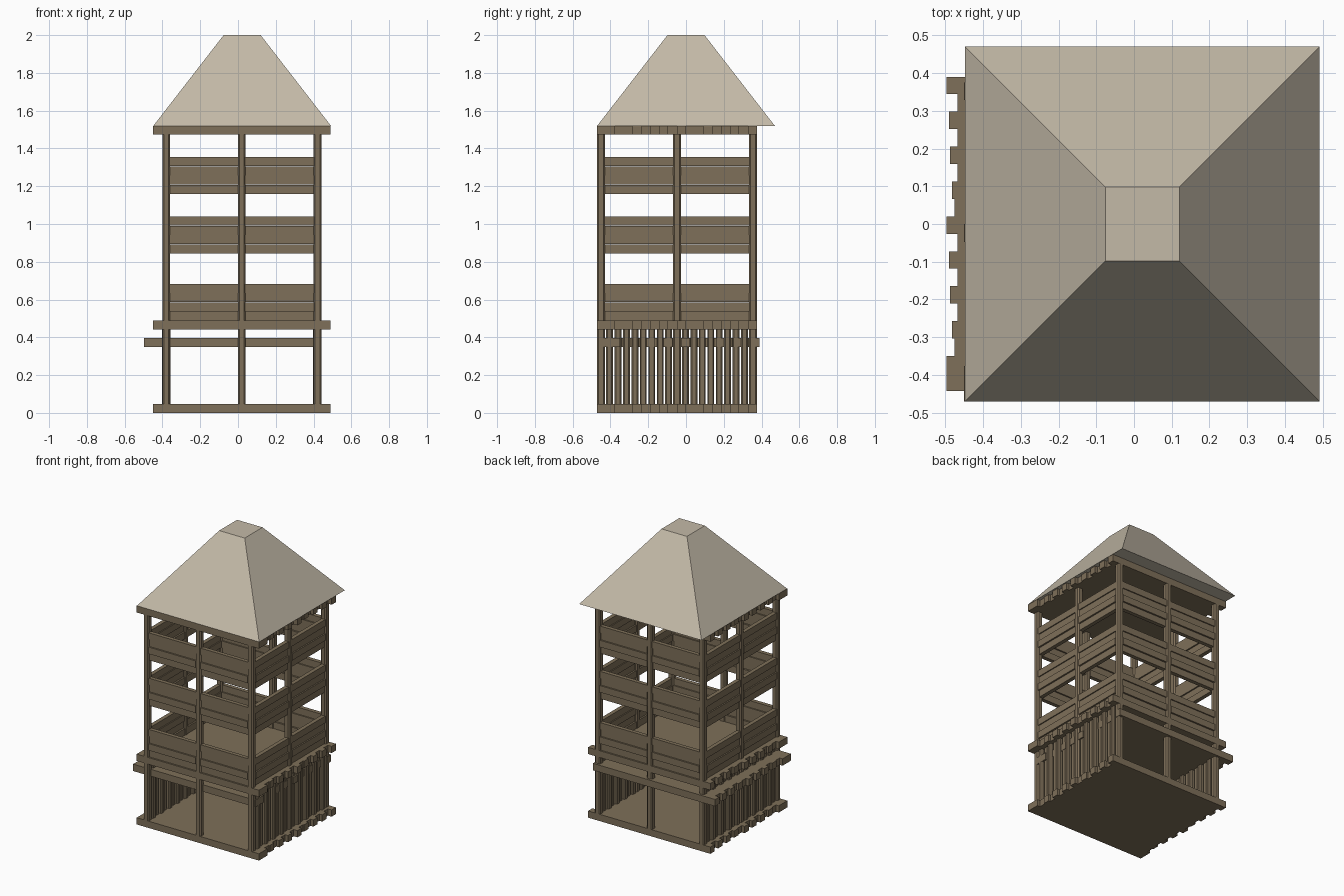
import bpy, bmesh
from mathutils import Vector

if "Cube" in bpy.data.objects:
    bpy.data.objects.remove(bpy.data.objects["Cube"])


def material(name, color):
    m = bpy.data.materials.new(name)
    m.diffuse_color = (*color, 1)
    m.use_nodes = True
    m.node_tree.nodes["Principled BSDF"].inputs["Base Color"].default_value = m.diffuse_color
    return m


WOOD = material("wood", (0.21, 0.16, 0.10))
ROOF = material("roof_cloth", (0.55, 0.49, 0.39))


def add_box(bm, x0, x1, y0, y1, z0, z1):
    vs = bmesh.ops.create_cube(bm, size=1)["verts"]
    size = Vector((x1 - x0, y1 - y0, z1 - z0))
    mid = Vector((x0 + x1, y0 + y1, z0 + z1)) / 2
    for v in vs:
        v.co = Vector(a * b for a, b in zip(v.co, size)) + mid
    return vs


def add_post(bm, x, y, z0, z1, w, chamfer):
    # square timber with chamfered upright edges
    vs = add_box(bm, x - w / 2, x + w / 2, y - w / 2, y + w / 2, z0, z1)
    edges = {e for v in vs for e in v.link_edges
             if abs(e.verts[0].co.z - e.verts[1].co.z) > 0.01}
    bmesh.ops.bevel(bm, geom=list(edges), offset=chamfer, segments=1, affect='EDGES')


def finish(bm, name, mat):
    bmesh.ops.recalc_face_normals(bm, faces=bm.faces)
    me = bpy.data.meshes.new(name)
    bm.to_mesh(me)
    bm.free()
    me.materials.append(mat)
    ob = bpy.data.objects.new(name, me)
    bpy.context.collection.objects.link(ob)
    return ob


# plank floors with uneven ends
INSET = [0.0, 0.029, 0.007, 0.029, 0.009, 0.030, 0.015, 0.022]


def floor(name, x0, x1, y0, y1, z0, z1):
    bm = bmesh.new()
    n = 18
    w = (y1 - y0) / n
    for i in range(n):
        d = 0.0 if i == n - 1 else INSET[(n - 2 - i) % 8 + 0 if i else 0]
        d = INSET[(n - 1 - i) % 8] if 0 < i < n - 1 else 0.0
        add_box(bm, x0 + d, x1 - d, y1 - (n - i) * w, y1 - (n - 1 - i) * w, z0, z1)
    finish(bm, name, WOOD)


floor("ground_floor", -0.45, 0.49, -0.47, 0.375, 0, 0.047)
floor("lower_platform", -0.497, 0.443, -0.442, 0.39, 0.348, 0.396)
floor("upper_platform", -0.45, 0.49, -0.47, 0.375, 0.442, 0.489)
floor("roof_deck", -0.45, 0.49, -0.47, 0.375, 1.473, 1.52)

# upright posts around the edge
XS, YS = (-0.38, 0.02, 0.42), (-0.449, -0.048, 0.354)
bm = bmesh.new()
for x in XS:
    for y in YS:
        if (x, y) != (XS[1], YS[1]):
            add_post(bm, x, y, 0.047, 1.473, 0.042, 0.008)
finish(bm, "posts", WOOD)

# slatted lower side walls
for name, x in (("left_slats", XS[0]), ("right_slats", XS[2])):
    bm = bmesh.new()
    for i in range(1, 18):
        if i != 9:
            y = YS[0] + i * (YS[2] - YS[0]) / 18
            add_post(bm, x + (0.005 if i % 2 else -0.005), y, 0.047, 0.442, 0.036, 0.007)
    finish(bm, name, WOOD)

# horizontal board railings between posts, on all four sides
STEP = (0.004, -0.005, 0.002, -0.003)
for level, z in (("low", 0.489), ("middle", 0.845), ("high", 1.16)):
    bm = bmesh.new()
    for k in range(4):
        a, b = z + k * 0.049, z + k * 0.049 + 0.047
        s = STEP[k]
        for y in (YS[0] + s, YS[2] - s):
            for i in range(2):
                add_box(bm, XS[i] + 0.018, XS[i + 1] - 0.018, y - 0.014, y + 0.014, a, b)
        for x in (XS[0] + s, XS[2] - s):
            for i in range(2):
                add_box(bm, x - 0.014, x + 0.014, YS[i] + 0.018, YS[i + 1] - 0.018, a, b)
    finish(bm, level + "_railing", WOOD)

# truncated pyramid roof
bm = bmesh.new()
for v in add_box(bm, -0.448, 0.492, -0.47, 0.47, 1.52, 2.0):
    if v.co.z > 1.9:
        v.co.x = 0.022 + (0.098 if v.co.x > 0 else -0.098)
        v.co.y = 0.098 if v.co.y > 0 else -0.098
finish(bm, "roof", ROOF)
